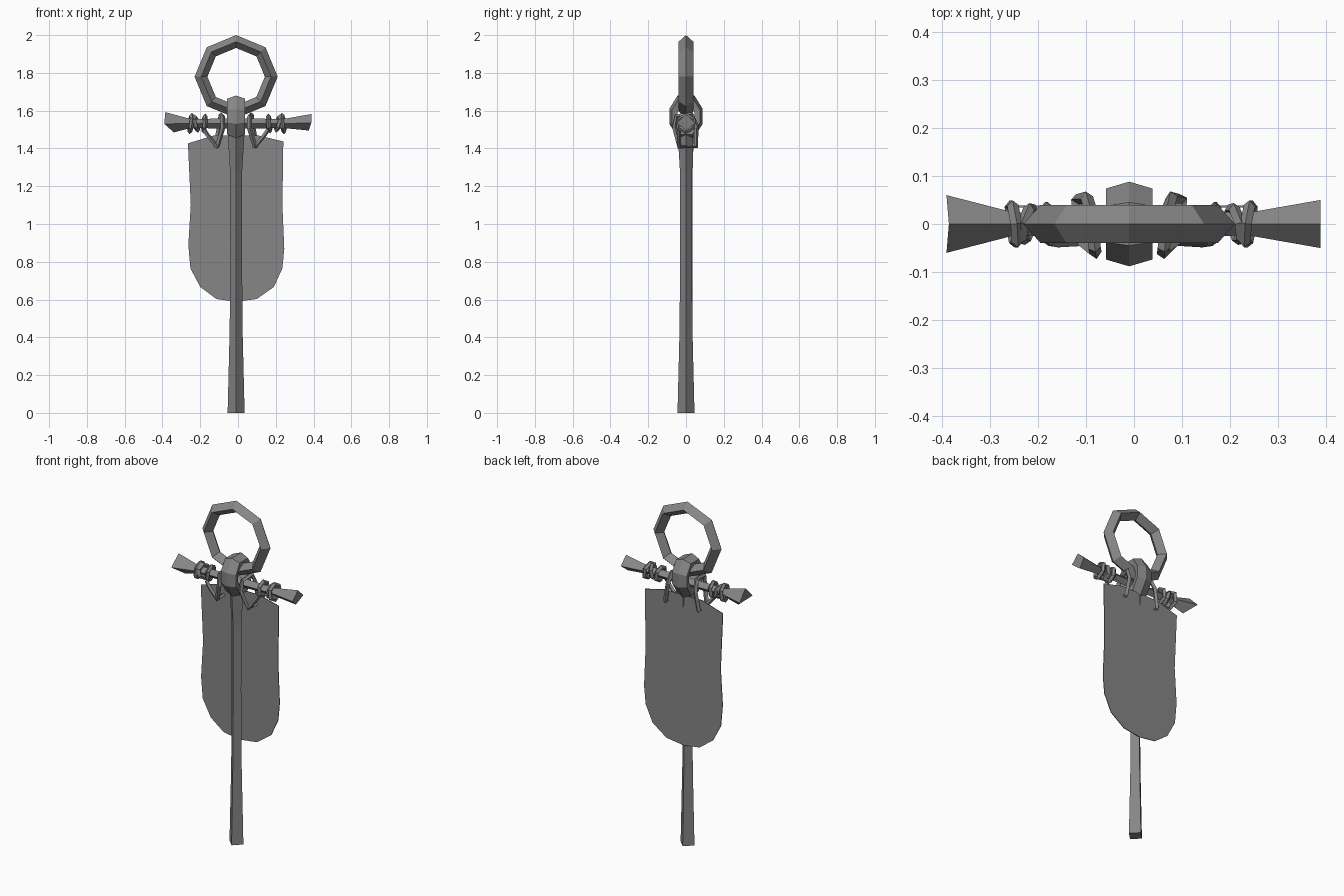
import bpy, bmesh
from math import cos, sin, pi, tau
from mathutils import Vector, Matrix

cube = bpy.data.objects.get("Cube")
if cube:
    bpy.data.objects.remove(cube, do_unlink=True)

grey = bpy.data.materials.new("plain grey")
grey.use_nodes = True
colour = (0.24, 0.24, 0.24, 1)
grey.diffuse_color = colour
grey.node_tree.nodes["Principled BSDF"].inputs["Base Color"].default_value = colour

CX = -0.01      # pole axis
BAR_Z = 1.532   # crossbar axis


def finish(name, bm):
    bmesh.ops.recalc_face_normals(bm, faces=bm.faces)
    mesh = bpy.data.meshes.new(name)
    bm.to_mesh(mesh)
    bm.free()
    mesh.materials.append(grey)
    obj = bpy.data.objects.new(name, mesh)
    bpy.context.collection.objects.link(obj)
    return obj


def loft(name, sections, closed=False):
    """Skin a row of equal cross-sections, capped or joined end to end."""
    bm = bmesh.new()
    rings = [[bm.verts.new(p) for p in s] for s in sections]
    n = len(rings[0])
    pairs = list(zip(rings, rings[1:]))
    if closed:
        pairs.append((rings[-1], rings[0]))
    else:
        bm.faces.new(rings[0])
        bm.faces.new(rings[-1])
    for a, b in pairs:
        for i in range(n):
            j = (i + 1) % n
            bm.faces.new((a[i], a[j], b[j], b[i]))
    return finish(name, bm)


def cord(name, points, radius, closed=False):
    """Square tube that follows a path."""
    pts = [Vector(p) for p in points]
    n = len(pts)
    sections = []
    for i, p in enumerate(pts):
        after = pts[(i + 1) % n] if closed or i < n - 1 else p
        before = pts[i - 1] if closed or i else p
        t = (after - before).normalized()
        u = t.cross(Vector((1, 0.2, 0))).normalized()
        v = t.cross(u)
        sections.append([p + radius * (u * cos(k * tau / 4) + v * sin(k * tau / 4))
                         for k in range(4)])
    return loft(name, sections, closed)


# Pole: diamond section, flared at both ends
pole = []
for z, r in ((0, 0.045), (0.45, 0.034), (0.9, 0.031), (1.28, 0.032), (1.49, 0.045)):
    pole.append([(CX + r, 0, z), (CX, r, z), (CX - r, 0, z), (CX, -r, z)])
loft("pole", pole)

# Top ring: eight-sided, diamond section
ring = []
for k in range(8):
    a = k * tau / 8
    ring.append([(CX + r * cos(a), y, 1.78 + r * sin(a))
                 for r, y in ((0.22, 0), (0.185, 0.039), (0.152, 0), (0.185, -0.039))])
loft("top_ring", ring, True)

# Eyelet at the pole head that holds the ring: ridged band
outline = [(0.04, 1.455), (0.088, 1.53), (0.088, 1.61), (0.045, 1.68)]
outline += [(-y, z) for y, z in reversed(outline)]
eyelet = []
for y, z in outline:
    def at(x, s):
        return (CX + x, y * s, 1.575 + (z - 1.575) * s)
    eyelet.append([at(-0.048, 0.84), at(0, 1), at(0.048, 0.84), at(0.04, 0.5), at(-0.04, 0.5)])
loft("pole_eyelet", eyelet, True)

# Crossbar: diamond section with flared, unevenly cut ends
bar = [[(-0.385, 0, 1.592), (-0.39, 0.06, 1.53), (-0.34, 0, 1.485), (-0.39, -0.06, 1.53)]]
for x, r in ((-0.25, 0.024), (0, 0.027), (0.24, 0.024)):
    bar.append([(x, 0, BAR_Z + r), (x, r, BAR_Z), (x, 0, BAR_Z - r), (x, -r, BAR_Z)])
bar.append([(0.388, 0, 1.582), (0.388, 0.05, 1.535), (0.375, 0, 1.495), (0.388, -0.05, 1.535)])
loft("crossbar", bar)

# Cord turns wound round the crossbar, each tilted a little
turns = ((-0.25, 0.052, 0.12), (-0.222, 0.045, -0.25), (-0.178, 0.048, 0.1),
         (0.165, 0.048, -0.1), (0.212, 0.045, 0.25), (0.238, 0.052, -0.12))
for x, r, tilt in turns:
    place = Matrix.Translation((x, 0, BAR_Z)) @ Matrix.Rotation(tilt, 4, "Z") @ Matrix.Rotation(tilt, 4, "Y")
    sections = []
    for k in range(6):
        a = k * tau / 6 + pi / 6
        sections.append([place @ Vector((dx, q * cos(a), q * sin(a)))
                         for q, dx in ((r + 0.005, 0), (r - 0.008, 0.012),
                                       (r - 0.026, 0), (r - 0.008, -0.012))])
    loft("cord_turn", sections, True)

# Hanging ties: loop over the bar, through the cloth and back
for side, name in ((-1, "right"), (1, "left")):
    def path(pts):
        return [(CX + side * x, y, z) for x, y, z in pts]
    cord(name + "_tie_loop", path([(0.072, -0.05, 1.57), (0.07, -0.06, 1.51), (0.1, -0.035, 1.41),
                                   (0.108, 0.052, 1.41), (0.088, 0.055, 1.52), (0.08, 0.03, 1.58)]),
         0.013, True)
    cord(name + "_tie_strand", path([(0.17, -0.035, 1.50), (0.15, -0.038, 1.47),
                                     (0.1, -0.035, 1.41)]), 0.011)

# Cloth: thin sheet behind the pole with a rounded foot
cloth = [(-0.265, 1.427), (-0.13, 1.468), (0.11, 1.468), (0.24, 1.437), (0.235, 1.1), (0.245, 0.87),
         (0.235, 0.765), (0.19, 0.667), (0.1, 0.603), (-0.01, 0.588), (-0.115, 0.603),
         (-0.2, 0.667), (-0.252, 0.765), (-0.263, 0.89), (-0.25, 1.1)]
bm = bmesh.new()
bm.faces.new([bm.verts.new((x, 0.034, z)) for x, z in cloth])
banner = finish("banner_cloth", bm)
banner.modifiers.new("thickness", "SOLIDIFY").thickness = 0.004
